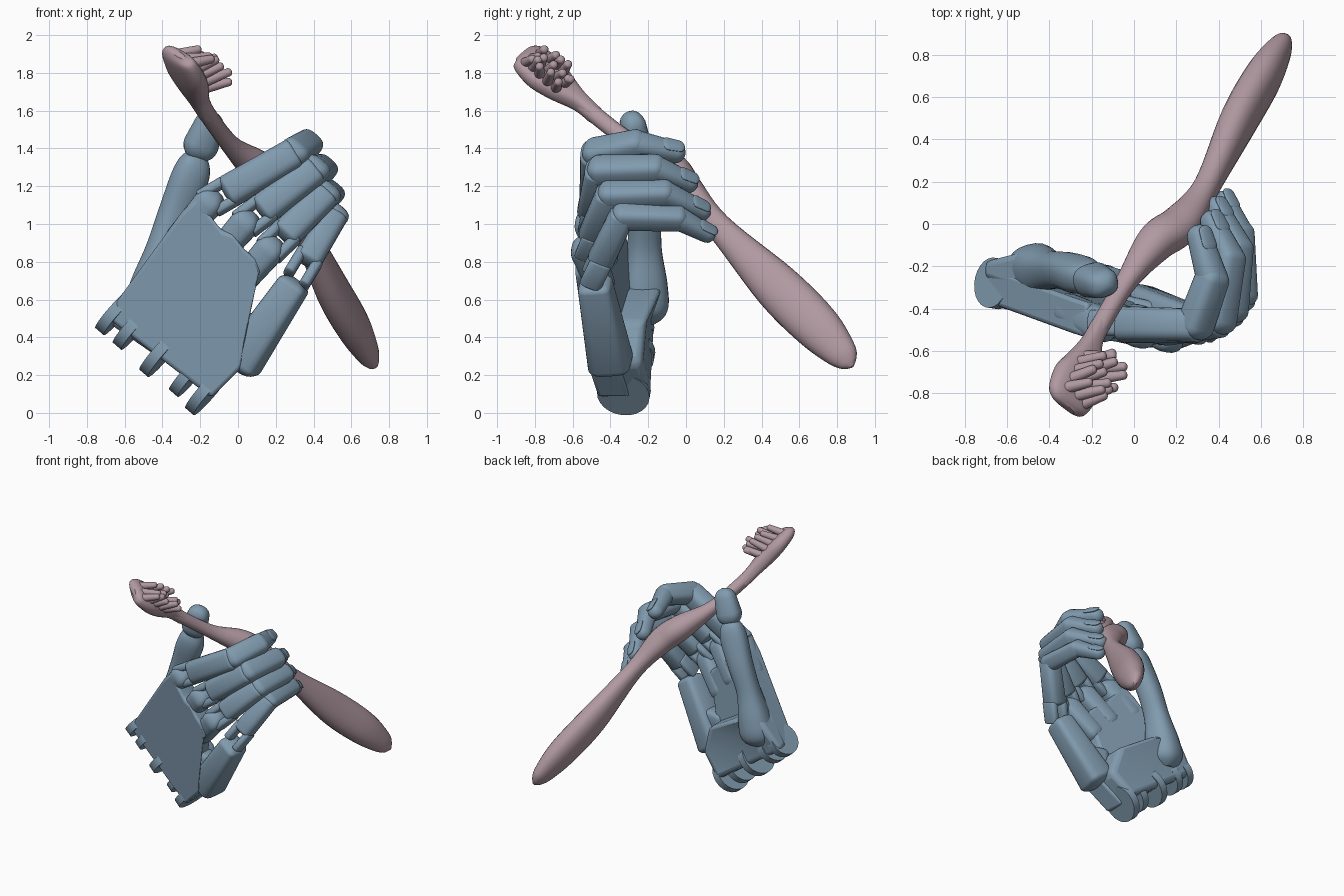
import bpy, bmesh, math, random
from mathutils import Vector as V

if "Cube" in bpy.data.objects:
    bpy.data.objects.remove(bpy.data.objects["Cube"])
random.seed(3)

def mat(name, col):
    m = bpy.data.materials.new(name)
    m.diffuse_color = (*col, 1)
    m.use_nodes = True
    m.node_tree.nodes["Principled BSDF"].inputs["Base Color"].default_value = m.diffuse_color
    return m
BLUE = mat("hand_blue", (0.22, 0.33, 0.43))
PINK = mat("brush_pink", (0.44, 0.32, 0.36))

def finish(bm, name, material, bevel=0, angle=40):
    bmesh.ops.recalc_face_normals(bm, faces=bm.faces)
    me = bpy.data.meshes.new(name)
    bm.to_mesh(me)
    bm.free()
    ob = bpy.data.objects.new(name, me)
    bpy.context.collection.objects.link(ob)
    me.materials.append(material)
    if bevel:
        b = ob.modifiers.new("bevel", 'BEVEL')
        b.width, b.segments = bevel, 3
    bpy.ops.object.select_all(action='DESELECT')
    ob.select_set(True)
    bpy.context.view_layer.objects.active = ob
    bpy.ops.object.shade_smooth_by_angle(angle=math.radians(angle))
    return ob

def loft(name, rings, width_dir, material, power=2.0, sides=24):
    """rings: (centre, half width, half thickness); superellipse sections"""
    bm, loops = bmesh.new(), []
    for i, (c, rw, rn) in enumerate(rings):
        d = (rings[min(i + 1, len(rings) - 1)][0] - rings[max(i - 1, 0)][0]).normalized()
        w = (width_dir - d * width_dir.dot(d)).normalized()
        n = d.cross(w)
        loop = []
        for k in range(sides):
            a = 2 * math.pi * k / sides
            ca, sa = math.cos(a), math.sin(a)
            x = math.copysign(abs(ca) ** (2 / power), ca)
            y = math.copysign(abs(sa) ** (2 / power), sa)
            loop.append(bm.verts.new(c + w * x * rw + n * y * rn))
        loops.append(loop)
    for a, b in zip(loops, loops[1:]):
        for k in range(sides):
            bm.faces.new((a[k], a[(k + 1) % sides], b[(k + 1) % sides], b[k]))
    bm.faces.new(loops[0])
    bm.faces.new(loops[-1])
    return finish(bm, name, material)

def segment(name, a, b, ra, rb, width_dir, flat=1.0, power=3.0, material=BLUE, cap=0.8):
    """rounded box limb whose ends reach slightly past a and b"""
    a, b = V(a), V(b)
    d = (b - a).normalized()
    rings = []
    for k in range(6):
        t = math.radians(8 + 82 * k / 5)
        rings.append((a - d * ra * cap * math.cos(t), ra * math.sin(t), ra * flat * math.sin(t)))
    for k in range(6):
        t = math.radians(90 - 82 * k / 5)
        rings.append((b + d * rb * cap * math.cos(t), rb * math.sin(t), rb * flat * math.sin(t)))
    return loft(name, rings, width_dir, material, power)

def smooth_path(keys, steps=6):
    """Catmull-Rom through (x, y, z, width, thickness) keys"""
    out = []
    for i in range(len(keys) - 1):
        p = [keys[max(i - 1, 0)], keys[i], keys[i + 1], keys[min(i + 2, len(keys) - 1)]]
        for s in range(steps + (i == len(keys) - 2)):
            t = s / steps
            q = [0.5 * (2 * b + (c - a) * t + (2 * a - 5 * b + 4 * c - d) * t * t
                        + (3 * b - a - 3 * c + d) * t ** 3) for a, b, c, d in zip(*p)]
            out.append((V(q[:3]), max(q[3], .005), max(q[4], .005)))
    return out

def slab(name, outline, front, back, bevel):
    """polygon in x-z between two depth functions"""
    bm = bmesh.new()
    f = [bm.verts.new((x, front(x, z), z)) for x, z in outline]
    g = [bm.verts.new((x, back(x, z), z)) for x, z in outline]
    n = len(f)
    bm.faces.new(f)
    bm.faces.new(g[::-1])
    for i in range(n):
        bm.faces.new((f[i], g[i], g[(i + 1) % n], f[(i + 1) % n]))
    bmesh.ops.triangulate(bm, faces=[q for q in bm.faces if len(q.verts) > 4])
    return finish(bm, name, BLUE, bevel)

ACROSS = V((.75, -.12, -.65)).normalized()      # index side to little-finger side
ALONG = V((.64, -.22, .74)).normalized()        # wrist to knuckles
def dorsal(x, z):
    return -.4935 - .24 * x - .089 * z

# palm plate and heel of the hand
slab("palm", [(-.7, .51), (-.3, 1.06), (-.22, 1.14), (-.09, .97), (-.03, .95), (.03, .87),
              (.09, .82), (.12, .74), (.04, .66), (.0, .5), (.02, .24), (-.14, .08)],
     dorsal, lambda x, z: dorsal(x, z) + .17, .02)
slab("palm_heel", [(-.72, .5), (-.54, .72), (-.3, .64), (-.04, .48), (.02, .26), (-.14, .1)],
     lambda x, z: dorsal(x, z) + .1, lambda x, z: -.11 - .32 * abs(x + .45) ** 1.3, .04)
segment("little_metacarpal", (.29, -.48, .67), (.02, -.4, .27), .085, .11, ACROSS, 1.05, 4, cap=.5)
segment("metacarpal_web", (-.03, -.41, .46), (.1, -.44, .46), .07, .07, V((0, 0, 1)), 1, 4)

# wrist hinge lugs
for i, (t, r) in enumerate([(.02, .12), (.2, .12), (.5, .14), (.78, .12), (.97, .14)]):
    c = V((-.665, -.28, .53)).lerp(V((-.15, -.33, .1)), t)
    loft("wrist_lug_%d" % i, [(c - ACROSS * .03, r, r), (c + ACROSS * .03, r, r)], ALONG, BLUE)

# knuckle posts and fingers: knuckle, middle joint, end joint, tip, radius
fingers = {
    "index": ((-.155, -.475, 1.11), (.29, -.48, 1.37), (.37, -.26, 1.42), (.31, -.06, 1.38), .083),
    "middle": ((.035, -.505, 1.0), (.40, -.46, 1.28), (.45, -.16, 1.29), (.37, .01, 1.22), .08),
    "ring": ((.165, -.525, .86), (.46, -.41, 1.15), (.49, -.11, 1.16), (.39, .08, 1.07), .076),
    "little": ((.31, -.5, .71), (.51, -.34, 1.04), (.50, -.04, 1.03), (.43, .11, .95), .07),
}
for name, (k, p, d, t, r) in fingers.items():
    k, p, d, t = map(V, (k, p, d, t))
    aim = (p - k).normalized()
    if name != "little":
        start = k - ALONG * .24 + V((0, .02, 0))
        segment(name + "_knuckle_post", start, k, .07, .08, ACROSS, 1.05, cap=1)
    for s in (-1, 1):
        o = ACROSS * s * r * .75
        segment(name + "_hinge_prong", k + o, k + o + aim * .14, .03, .03, ACROSS, 2, cap=.5)
    segment(name + "_proximal", k + aim * .13, p, r * 1.08, r, ACROSS, .95, cap=.4)
    segment(name + "_middle", p, d, r, r * .92, ACROSS, .95)
    segment(name + "_tip", d, t, r * .9, r * .7, ACROSS, .9, 2.5, cap=1)
    # fingernail on the outer face
    out = (t - d).normalized().cross(ACROSS).normalized()
    if out.dot(V((1, 0, 0))) < 0:
        out = -out
    nail = d.lerp(t, .75) + out * r * .6
    segment(name + "_nail", nail, nail + (t - d).normalized() * .06, r * .55, r * .5, ACROSS, .3, 2)

# thumb
SIDE = V((1, .3, -.3))
loft("thumb_base", smooth_path([
    (-.49, -.23, .48, .06, .06), (-.48, -.22, .55, .12, .12), (-.45, -.22, .68, .115, .12),
    (-.4, -.22, .87, .085, .09), (-.33, -.22, 1.06, .09, .085), (-.26, -.24, 1.23, .1, .085),
    (-.23, -.25, 1.32, .085, .075), (-.21, -.26, 1.37, .05, .05)]), SIDE, BLUE, 2.4)
segment("thumb_tip", (-.195, -.265, 1.42), (-.155, -.28, 1.52), .093, .08, SIDE, .85, 2.5, cap=1)

# toothbrush handle and neck
AXIS = V((.32, .70, -.62)).normalized()
GRIP_WIDE = AXIS.cross(V((.90, -.22, .20))).normalized()
loft("brush_handle", smooth_path([
    (-.21, -.58, 1.66, .045, .045), (-.175, -.51, 1.60, .045, .045), (-.04, -.28, 1.42, .05, .05),
    (.10, -.09, 1.30, .09, .09), (.22, .0, 1.19, .085, .095), (.34, .17, .99, .07, .062),
    (.49, .48, .67, .125, .085), (.61, .69, .46, .125, .085), (.685, .815, .325, .09, .06),
    (.715, .86, .27, .055, .035), (.73, .88, .245, .01, .01)]), GRIP_WIDE, PINK, 2.2)

# toothbrush head, its back turned to the front
FACE = V((.68, .30, .69)).normalized()
WIDE = AXIS.cross(FACE).normalized()
loft("brush_head", smooth_path([
    (-.325, -.865, 1.905, .06, .015), (-.315, -.835, 1.88, .115, .045), (-.275, -.75, 1.80, .13, .06),
    (-.24, -.67, 1.73, .1, .06), (-.2, -.56, 1.645, .05, .048),
    (-.16, -.48, 1.575, .044, .044)]), WIDE, PINK, 2.6)

# bristle tufts
for i in range(5):
    for j in range(-1, 2):
        base = V((-.30, -.82, 1.86)) + AXIS * .055 * i + WIDE * j * .06 * (1 if i < 4 else .8)
        lean = V([random.uniform(-.025, .025) for _ in range(3)])
        segment("bristle_tuft", base + FACE * .02, base + FACE * .1 + V((.075, .0, -.02)) + lean,
                .03, .022, WIDE, 1, 2, PINK)
